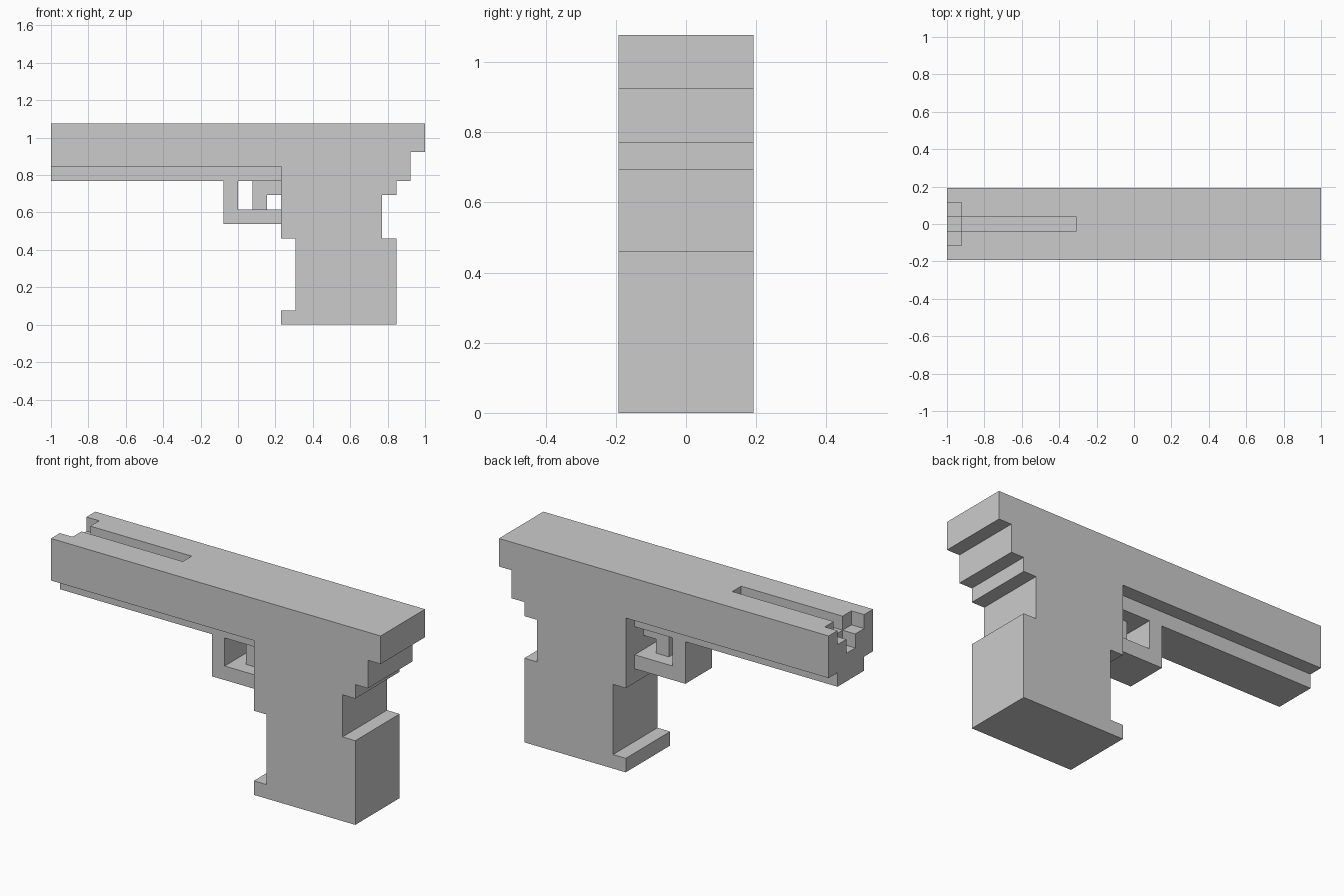
import bpy, bmesh

if "Cube" in bpy.data.objects:
    bpy.data.objects.remove(bpy.data.objects["Cube"])

U = 1 / 13  # the model sits on a block grid, 26 blocks long


def extrude_profile(name, points, half_width):
    """Side profile (x, z in blocks) extruded evenly either side of y = 0."""
    bm = bmesh.new()
    face = bm.faces.new([bm.verts.new((x * U, -half_width * U, z * U)) for x, z in points])
    result = bmesh.ops.extrude_face_region(bm, geom=[face])
    verts = [v for v in result["geom"] if isinstance(v, bmesh.types.BMVert)]
    bmesh.ops.translate(bm, verts=verts, vec=(0, 2 * half_width * U, 0))
    bmesh.ops.recalc_face_normals(bm, faces=bm.faces)
    mesh = bpy.data.meshes.new(name)
    bm.to_mesh(mesh)
    bm.free()
    obj = bpy.data.objects.new(name, mesh)
    bpy.context.collection.objects.link(obj)
    return obj


def cut_box(target, name, x0, x1, z0, z1, half_width):
    """Subtract a box from the target, then discard the cutter."""
    cutter = extrude_profile(name, [(x0, z0), (x1, z0), (x1, z1), (x0, z1)], half_width)
    cutter.hide_render = True
    mod = target.modifiers.new(name, 'BOOLEAN')
    mod.operation = 'DIFFERENCE'
    mod.solver = 'EXACT'
    mod.object = cutter
    bpy.context.view_layer.objects.active = target
    bpy.ops.object.modifier_apply(modifier=mod.name)
    bpy.data.objects.remove(cutter)


# Slide and grip: one full-width stepped profile
body = extrude_profile("slide_and_grip", [
    (-13, 14), (-13, 11), (3, 11), (3, 6), (4, 6), (4, 1), (3, 1), (3, 0),
    (11, 0), (11, 6), (10, 6), (10, 9), (11, 9), (11, 10),
    (12, 10), (12, 12), (13, 12), (13, 14)], 2.5)

# Top slot, muzzle notch and bore
cut_box(body, "top_slot", -14, -4, 13, 15, 0.5)
cut_box(body, "muzzle_notch", -14, -12, 13, 15, 1.5)
cut_box(body, "muzzle_bore", -14, -12, 12, 15, 0.5)

# Narrow under-rail with the trigger guard hanging from it
extrude_profile("rail_and_guard", [
    (-13, 11), (-13, 10), (-1, 10), (-1, 7), (3, 7), (3, 8),
    (0, 8), (0, 10), (3, 10), (3, 11)], 1.5)

# Trigger
extrude_profile("trigger", [
    (1, 10), (1, 8), (2, 8), (2, 9), (3, 9), (3, 10)], 0.5)
